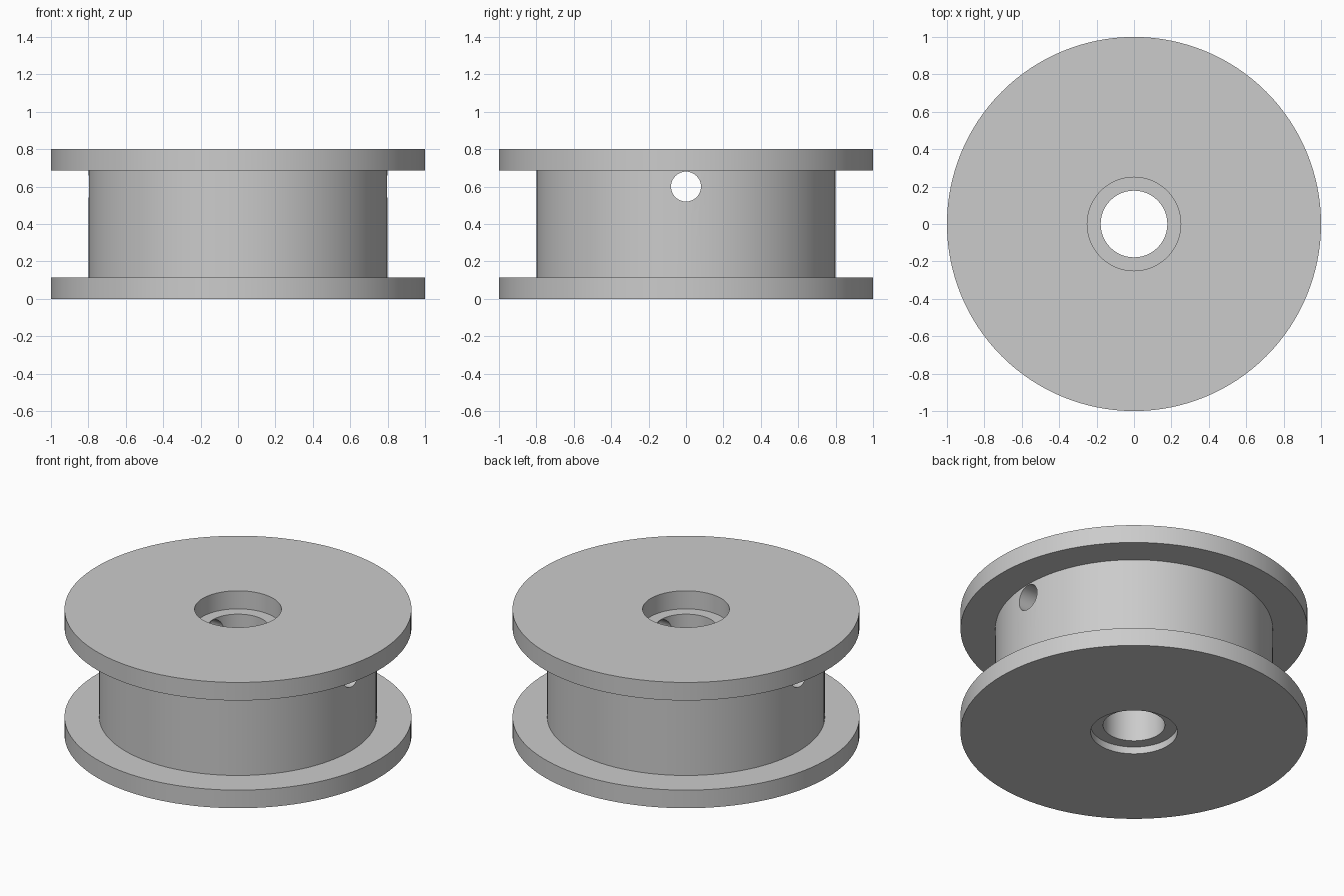
import bpy
import bmesh
import math

cube = bpy.data.objects.get("Cube")
if cube:
    bpy.data.objects.remove(cube, do_unlink=True)

SEGMENTS = 128
FLANGE_R, DRUM_R, RECESS_R, BORE_R = 1.0, 0.8, 0.25, 0.178
HEIGHT, FLANGE_T = 0.8, 0.115
TOP_RECESS, BOTTOM_RECESS = 0.115, 0.045
HOLE_R, HOLE_Z = 0.08, 0.6

grey = bpy.data.materials.new("plain grey")
grey.use_nodes = True
colour = (0.6, 0.6, 0.6, 1.0)
grey.diffuse_color = colour
grey.node_tree.nodes["Principled BSDF"].inputs["Base Color"].default_value = colour


def lathe(name, profile):
    """Revolve a closed (radius, height) profile around z."""
    bm = bmesh.new()
    rings = []
    for i in range(SEGMENTS):
        a = math.tau * i / SEGMENTS
        rings.append([bm.verts.new((r * math.cos(a), r * math.sin(a), z))
                      for r, z in profile])
    n = len(profile)
    for i, ring in enumerate(rings):
        following = rings[(i + 1) % SEGMENTS]
        for j in range(n):
            k = (j + 1) % n
            bm.faces.new((ring[j], following[j], following[k], ring[k]))
    bmesh.ops.recalc_face_normals(bm, faces=bm.faces)
    mesh = bpy.data.meshes.new(name)
    bm.to_mesh(mesh)
    bm.free()
    obj = bpy.data.objects.new(name, mesh)
    bpy.context.collection.objects.link(obj)
    mesh.materials.append(grey)
    return obj


# Spool: two flanges, drum, stepped centre bore
spool = lathe("spool", [
    (RECESS_R, 0), (FLANGE_R, 0), (FLANGE_R, FLANGE_T), (DRUM_R, FLANGE_T),
    (DRUM_R, HEIGHT - FLANGE_T), (FLANGE_R, HEIGHT - FLANGE_T),
    (FLANGE_R, HEIGHT), (RECESS_R, HEIGHT),
    (RECESS_R, HEIGHT - TOP_RECESS), (BORE_R, HEIGHT - TOP_RECESS),
    (BORE_R, BOTTOM_RECESS), (RECESS_R, BOTTOM_RECESS),
])

# Cross hole through the drum from side to side
bpy.ops.mesh.primitive_cylinder_add(vertices=48, radius=HOLE_R, depth=2.4,
                                    location=(0, 0, HOLE_Z),
                                    rotation=(0, math.pi / 2, 0))
cutter = bpy.context.object
cutter.name = "cross_hole_cutter"
cutter.data.materials.append(grey)

cut = spool.modifiers.new("cross hole", "BOOLEAN")
cut.operation = "DIFFERENCE"
cut.solver = "EXACT"
cut.object = cutter

bpy.ops.object.select_all(action="DESELECT")
spool.select_set(True)
bpy.context.view_layer.objects.active = spool
bpy.ops.object.modifier_apply(modifier=cut.name)
bpy.data.objects.remove(cutter, do_unlink=True)
bpy.ops.object.shade_smooth_by_angle(angle=math.radians(30))
